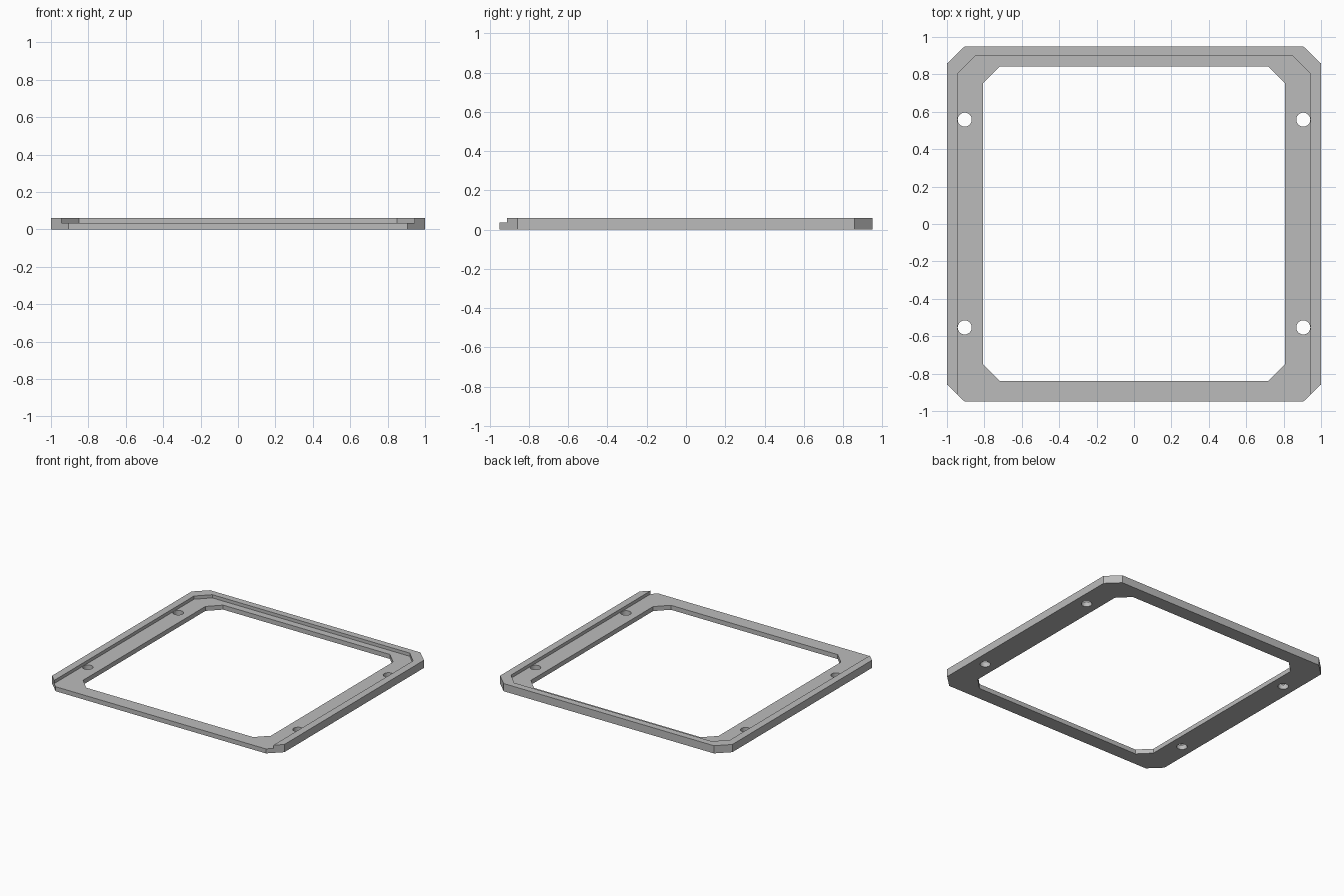
import bpy, bmesh, math

if "Cube" in bpy.data.objects:
    bpy.data.objects.remove(bpy.data.objects["Cube"])

grey = bpy.data.materials.new("light grey")
grey.diffuse_color = (0.5, 0.5, 0.5, 1)
grey.use_nodes = True
grey.node_tree.nodes["Principled BSDF"].inputs["Base Color"].default_value = grey.diffuse_color


def prism(name, points, z0, z1):
    """Extrude a flat outline from z0 to z1."""
    bm = bmesh.new()
    base = bm.faces.new([bm.verts.new((x, y, z0)) for x, y in points])
    top = bmesh.ops.extrude_face_region(bm, geom=[base])["geom"]
    bmesh.ops.translate(bm, vec=(0, 0, z1 - z0),
                        verts=[v for v in top if isinstance(v, bmesh.types.BMVert)])
    bmesh.ops.recalc_face_normals(bm, faces=bm.faces)
    mesh = bpy.data.meshes.new(name)
    bm.to_mesh(mesh)
    bm.free()
    mesh.materials.append(grey)
    obj = bpy.data.objects.new(name, mesh)
    bpy.context.collection.objects.link(obj)
    return obj


def octagon(x, y0, y1, cx, cy):
    """Rectangle with chamfered corners."""
    return [(-x + cx, y0), (x - cx, y0), (x, y0 + cy), (x, y1 - cy),
            (x - cx, y1), (-x + cx, y1), (-x, y1 - cy), (-x, y0 + cy)]


def circle(x, y, r, n=32):
    return [(x + r * math.cos(2 * math.pi * i / n),
             y + r * math.sin(2 * math.pi * i / n)) for i in range(n)]


# Full-height plate with chamfered corners
frame = prism("frame", octagon(1.0, -0.95, 0.95, 0.095, 0.092), 0, 0.06)

# Recess leaves a raised lip on three sides, open at the front
recess = [(-0.943, -1.1), (0.943, -1.1), (0.943, 0.805),
          (0.85, 0.898), (-0.85, 0.898), (-0.943, 0.805)]
cutters = [prism("recess_cutter", recess, 0.035, 0.2),
           prism("opening_cutter", octagon(0.808, -0.84, 0.843, 0.09, 0.09), -0.1, 0.2)]

# Screw holes
for x in (-0.905, 0.905):
    for y in (-0.553, 0.558):
        cutters.append(prism("hole_cutter", circle(x, y, 0.0375), -0.1, 0.2))

for cutter in cutters:
    mod = frame.modifiers.new(cutter.name, "BOOLEAN")
    mod.operation = "DIFFERENCE"
    mod.solver = "EXACT"
    mod.object = cutter

# Bake the cuts and remove the cutters
bpy.context.view_layer.update()
evaluated = frame.evaluated_get(bpy.context.evaluated_depsgraph_get())
cut_mesh = bpy.data.meshes.new_from_object(evaluated)
frame.modifiers.clear()
frame.data = cut_mesh
for cutter in cutters:
    bpy.data.objects.remove(cutter)

# Smooth hole walls, sharp edges elsewhere
bpy.context.view_layer.objects.active = frame
frame.select_set(True)
bpy.ops.object.shade_smooth_by_angle(angle=math.radians(30))
